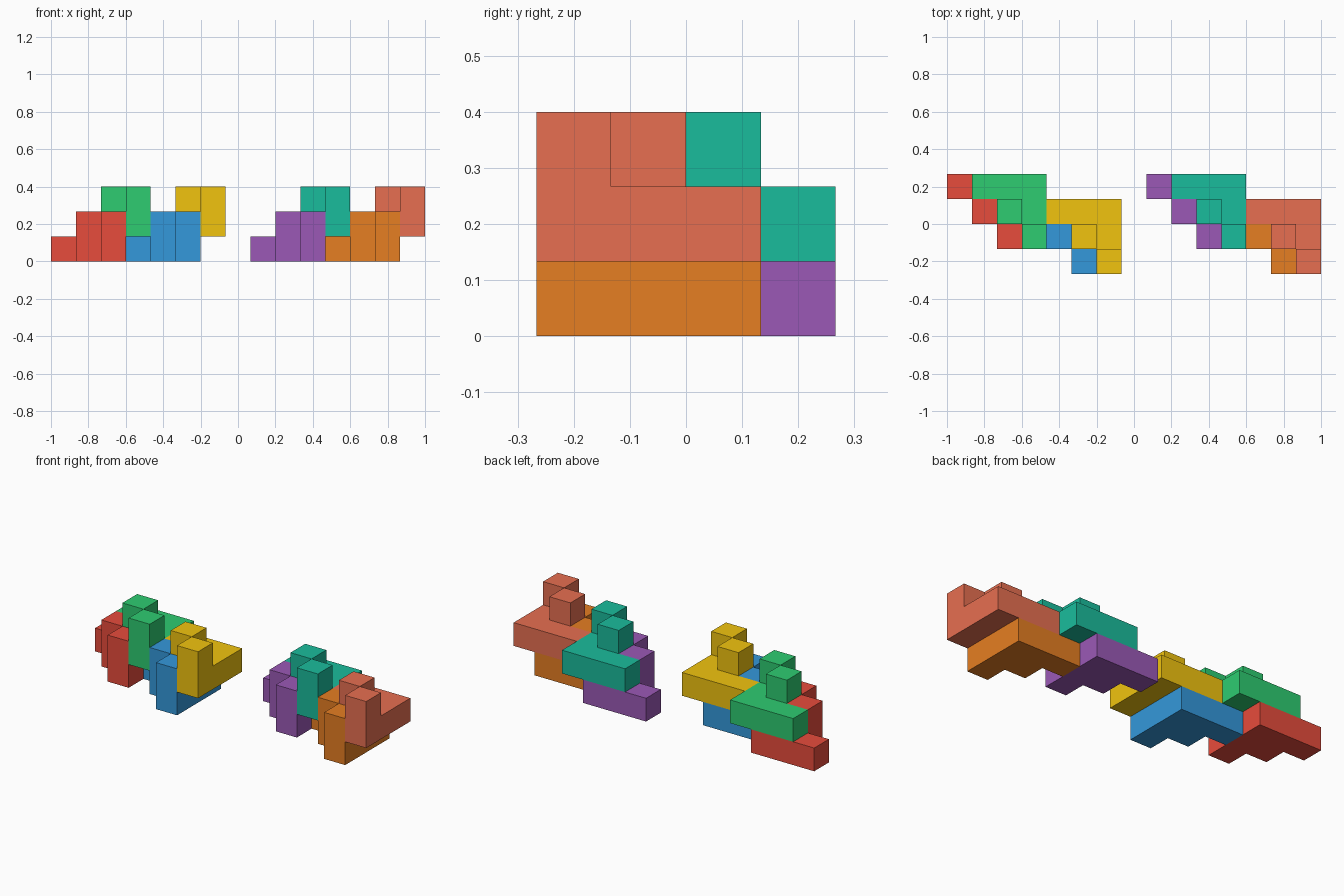
import bpy, bmesh
from mathutils import Vector

if "Cube" in bpy.data.objects:
    bpy.data.objects.remove(bpy.data.objects["Cube"])

S = 2 / 15                                   # cube cell size
ORIGIN = Vector((-1, -2 * S, 0))

# one stepped piece: triangular base layer plus two posts on its diagonal
PIECE = [(0, 3, 0), (1, 3, 0), (2, 3, 0), (1, 2, 0), (2, 2, 0), (2, 1, 0),
         (1, 2, 1), (2, 1, 1)]
DIRS = [Vector(d) for d in ((1, 0, 0), (-1, 0, 0), (0, 1, 0),
                            (0, -1, 0), (0, 0, 1), (0, 0, -1))]


def linear(hex_code):
    rgb = [int(hex_code[i:i + 2], 16) / 255 for i in (0, 2, 4)]
    return [((c + 0.055) / 1.055) ** 2.4 if c > 0.04 else c / 12.92 for c in rgb] + [1]


def stepped_piece(name, shift, hex_code):
    """Outer skin of the piece's cells, with coplanar faces merged."""
    cells = {tuple(Vector(c) + Vector(shift)) for c in PIECE}
    bm = bmesh.new()
    for cell in cells:
        mid = Vector(cell) + Vector((0.5, 0.5, 0.5))
        for d in DIRS:
            if tuple(Vector(cell) + d) in cells:
                continue
            u = Vector((d.y, d.z, d.x))
            v = d.cross(u)
            corners = [mid + (d + a * u + b * v) / 2
                       for a, b in ((-1, -1), (1, -1), (1, 1), (-1, 1))]
            bm.faces.new([bm.verts.new(ORIGIN + c * S) for c in corners])
    bmesh.ops.remove_doubles(bm, verts=bm.verts, dist=1e-4)
    bmesh.ops.dissolve_limit(bm, angle_limit=0.01, verts=bm.verts, edges=bm.edges)
    mesh = bpy.data.meshes.new(name)
    bm.to_mesh(mesh)
    bm.free()
    mat = bpy.data.materials.new(name + "_colour")
    mat.diffuse_color = linear(hex_code)
    mat.use_nodes = True
    mat.node_tree.nodes["Principled BSDF"].inputs["Base Color"].default_value = mat.diffuse_color
    mesh.materials.append(mat)
    bpy.context.collection.objects.link(bpy.data.objects.new(name, mesh))


# two identical clusters of four interlocking pieces
SHIFTS = [("lower_left", (0, 0, 0)), ("upper_left", (1, 0, 1)),
          ("lower_right", (3, -1, 0)), ("upper_right", (4, -1, 1))]
COLOURS = [("E74C3C", "2ECC71", "3498DB", "F1C40F"),
           ("9B59B6", "1ABC9C", "E67E22", "E76F51")]
for k, (side, colours) in enumerate(zip(("first", "second"), COLOURS)):
    for (label, (x, y, z)), colour in zip(SHIFTS, colours):
        stepped_piece(f"{side}_cluster_{label}_piece", (x + 8 * k, y, z), colour)
